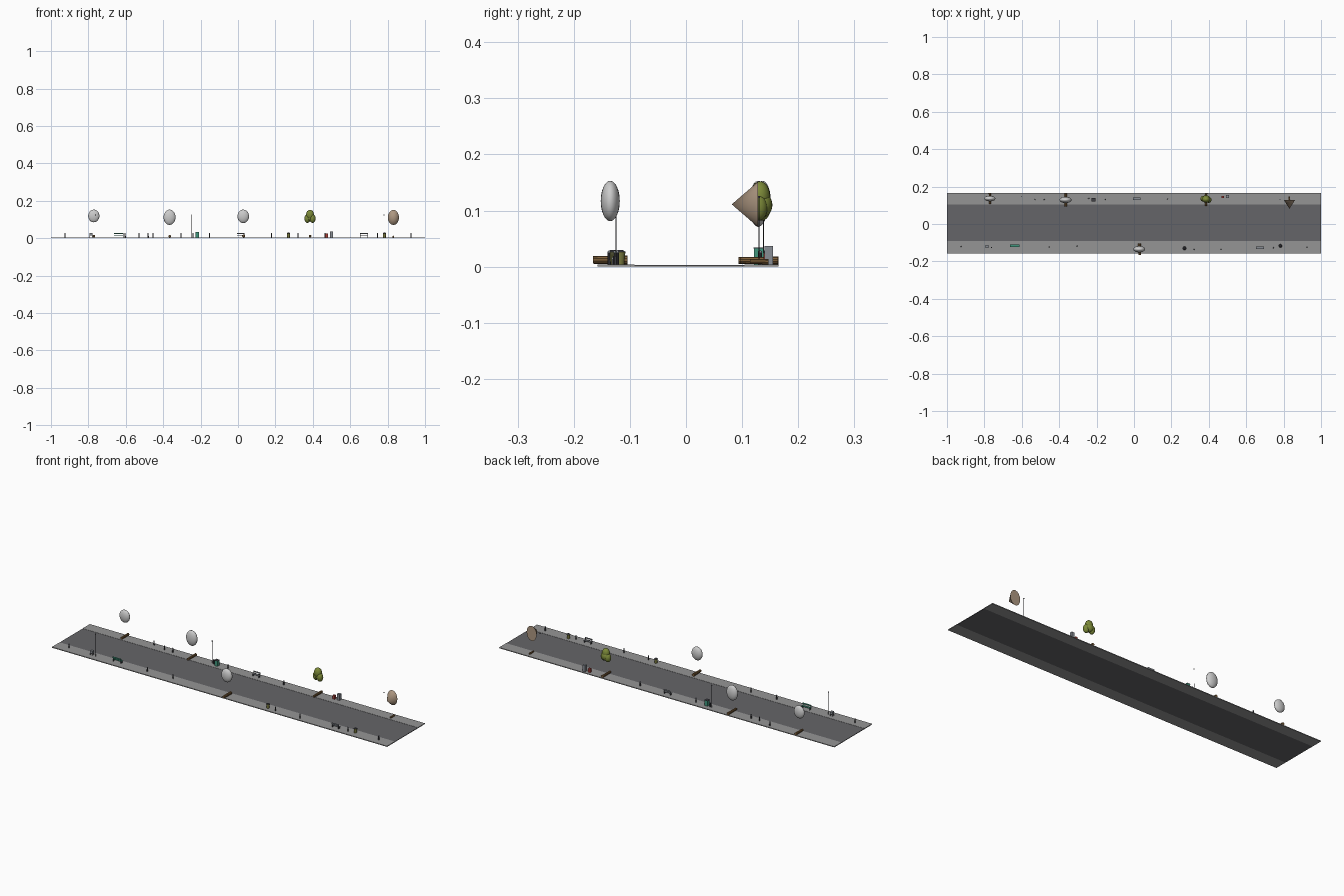
import bpy, math

if "Cube" in bpy.data.objects:
    bpy.data.objects.remove(bpy.data.objects["Cube"])

mats = {}
COL = {"asphalt": (.13, .13, .14), "pavement": (.3, .3, .3), "wood": (.2, .11, .04),
       "leaf": (.2, .25, .04), "tan": (.42, .31, .22), "teal": (.05, .3, .2),
       "olive": (.2, .2, .05), "steel": (.25, .27, .3), "dark": (.05, .05, .06), "red": (.4, .05, .04)}


def finish(o, name, color=None, smooth=False):
    o.name = name
    if color:
        if color not in mats:
            mats[color] = bpy.data.materials.new(color)
            mats[color].diffuse_color = (*COL[color], 1)
        o.data.materials.append(mats[color])
    if smooth:
        bpy.ops.object.shade_smooth_by_angle()
    return o


def box(name, x0, x1, y0, y1, z0, z1, color=None):
    bpy.ops.mesh.primitive_cube_add(size=1, location=((x0+x1)/2, (y0+y1)/2, (z0+z1)/2))
    o = bpy.context.object
    o.scale = (x1-x0, y1-y0, z1-z0)
    return finish(o, name, color)


def cone(name, loc, r1, r2, h, color=None, rot=(0, 0, 0), n=10):
    bpy.ops.mesh.primitive_cone_add(vertices=n, radius1=r1, radius2=r2, depth=h, location=loc, rotation=rot)
    return finish(bpy.context.object, name, color, True)


def ball(name, loc, r, color=None):
    bpy.ops.mesh.primitive_uv_sphere_add(segments=20, ring_count=12, location=loc)
    bpy.context.object.scale = r
    return finish(bpy.context.object, name, color, True)


G = .004  # walking surface height

# road and the two pavements
box("road", -1, 1, -.092, .104, 0, .003, "asphalt")
box("pavement_front", -1, 1, -.158, -.092, 0, G, "pavement")
box("pavement_back", -1, 1, .104, .165, 0, G, "pavement")

# lying trunks under the crowns
for x, y0, y1, r in ((-.77, .107, .165, .007), (-.365, .094, .163, .007),
                     (.03, -.166, -.104, .008), (.385, .096, .163, .007), (.83, .114, .147, .005)):
    cone("trunk", (x, (y0+y1)/2, G+r), r, r*.85, y1-y0, "wood", (math.pi/2, 0, 0))

# oval crowns
ball("oval_crown", (-.771, .136, .119), (.030, .015, .034))
ball("oval_crown", (-.366, .129, .112), (.032, .017, .041))
ball("oval_crown", (.028, -.135, .117), (.031, .017, .036))

# lumpy leafy crown
for dx, dy, z, rx, ry, rz in ((0, 0, .125, .021, .018, .027), (-.014, .003, .105, .016, .016, .023),
                              (.014, -.003, .105, .016, .016, .023), (0, .004, .11, .022, .018, .022)):
    ball("leafy_crown", (.385+dx, .132+dy, z), (rx, ry, rz), "leaf")

# pointed crown, tip towards the road
o = cone("pointed_crown", (.831, .105, .111), .030, 0, .047, "tan", (math.pi/2, 0, 0), 16)
o.scale = (1, 1.35, 1)

# very slim street lamps
for x, y, d in ((-.762, -.125, 1), (-.25, .138, -1), (.78, .13, -1)):
    cone("lamp_post", (x, y, .064), .0009, .0007, .12, "dark", n=6)
    box("lamp_head", x-.002, x+.002, y-.002, y+.002, .122, .126, "dark")

# benches: slatted seat, back rest and legs
for x, y, w, c, d in ((-.637, -.115, .026, "teal", -1), (.015, .134, .021, "steel", 1), (.673, -.126, .022, "steel", -1)):
    box("bench_seat", x-w, x+w, y-.006, y+.006, .014, .016, c)
    box("bench_back", x-w, x+w, y+d*.006-.0008, y+d*.006+.0008, .022, .029, c)
    for s in (-1, 1):
        lx = x+s*(w-.003)
        box("bench_leg", lx-.001, lx+.001, y-.005, y+.005, G, .014, "dark")
        box("bench_upright", lx-.001, lx+.001, y+d*.006-.001, y+d*.006+.001, G, .027, "dark")

# bollards
for x, y in ((-.925, -.12), (-.603, .147), (-.53, .13), (-.48, .13), (-.455, -.123),
             (-.305, -.117), (-.24, .136), (-.152, .131), (.18, .133), (.32, -.137),
             (.465, -.137), (.745, -.127), (.925, -.122)):
    cone("bollard", (x, y, .015), .003, .0025, .022, "dark", n=8)
    ball("bollard_cap", (x, y, .026), (.0028, .0028, .0025), "steel")

# cabinets, post box and newspaper stand
box("cabinet", -.226, -.208, .121, .138, G, .032, "teal")
box("cabinet_lid", -.227, -.207, .12, .139, .032, .034, "dark")
box("kiosk", .493, .508, .14, .155, G, .037, "steel")
box("notice_box", .468, .480, .138, .149, G, .024, "red")
box("stand_body", -.794, -.779, -.128, -.113, .014, .028, "steel")
for sx in (-.793, -.780):
    for sy in (-.127, -.114):
        box("stand_leg", sx-.001, sx+.001, sy-.001, sy+.001, G, .014, "dark")

# litter bins
for x, y in ((.27, -.13), (.783, -.117)):
    cone("litter_bin", (x, y, .015), .007, .009, .022, "olive", n=12)
    cone("bin_lid", (x, y, .028), .0095, .004, .004, "dark", n=12)

for m in bpy.data.materials:
    if m.users and not m.is_grease_pencil:
        m.use_nodes = True
        m.node_tree.nodes["Principled BSDF"].inputs["Base Color"].default_value = m.diffuse_color
